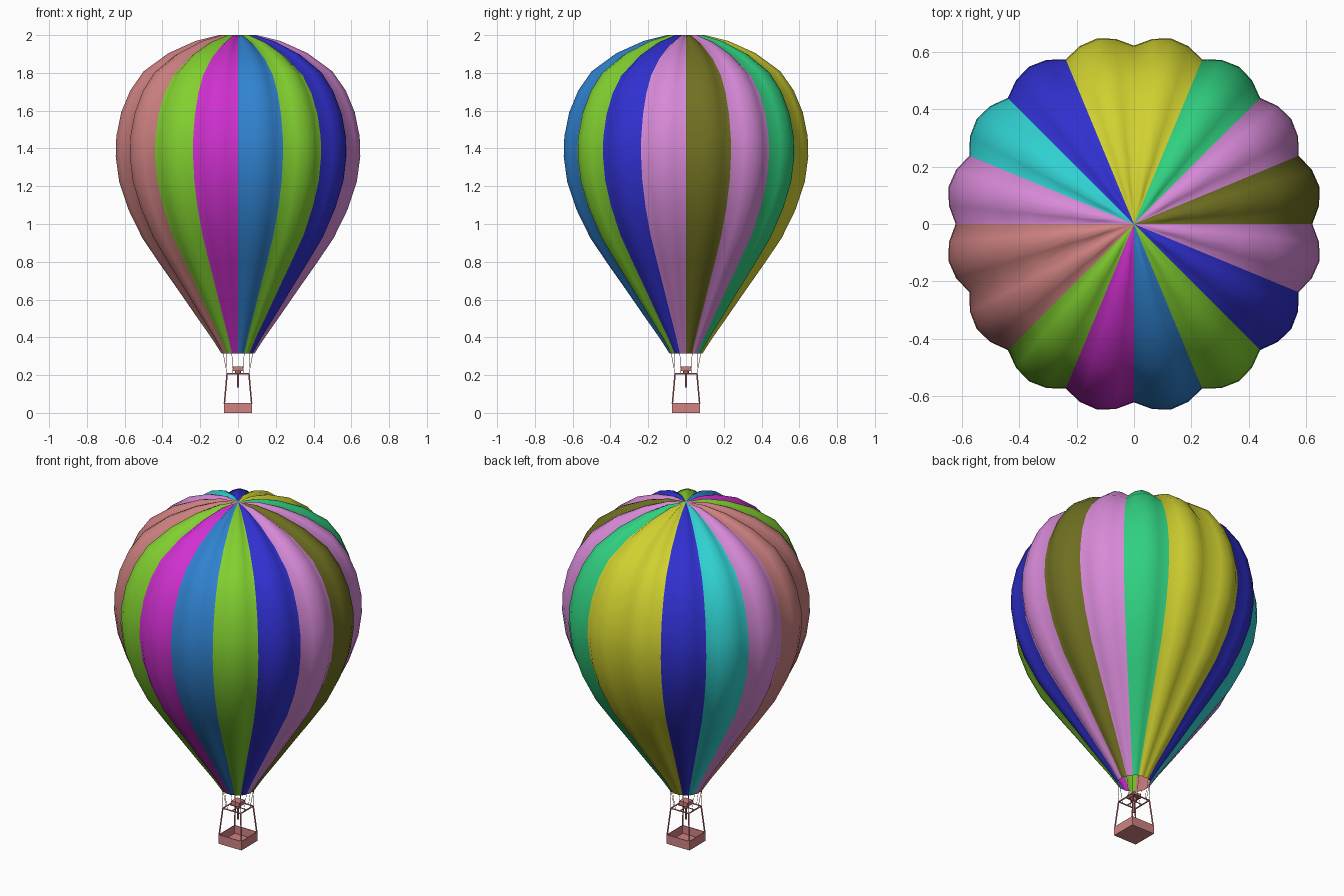
import bpy, bmesh, math
from mathutils import Vector

if "Cube" in bpy.data.objects:
    bpy.data.objects.remove(bpy.data.objects["Cube"])


def material(name, rgb):
    lin = [((c / 255 + 0.055) / 1.055) ** 2.4 if c > 10 else c / 3294 for c in rgb]
    m = bpy.data.materials.new(name)
    m.diffuse_color = (*lin, 1)
    m.use_nodes = True
    m.node_tree.nodes["Principled BSDF"].inputs["Base Color"].default_value = m.diffuse_color
    return m


mats = {n: material(n, c) for n, c in {
    "olive": (112, 112, 34), "orchid": (216, 138, 216), "emerald": (48, 208, 128),
    "yellow": (208, 208, 48), "blue": (48, 48, 208), "cyan": (48, 208, 208),
    "salmon": (208, 130, 130), "lime": (130, 208, 48), "magenta": (208, 48, 208),
    "steel blue": (48, 130, 208)}.items()}
names = list(mats)


def finish(bm, name, materials, smooth=False):
    me = bpy.data.meshes.new(name)
    bm.to_mesh(me)
    bm.free()
    for m in materials:
        me.materials.append(m)
    for p in me.polygons:
        p.use_smooth = smooth
    ob = bpy.data.objects.new(name, me)
    bpy.context.collection.objects.link(ob)
    return ob


# Envelope: 16 bulging gores, colours listed counter-clockwise from +x
gores = ["olive", "orchid", "emerald", "yellow", "yellow", "blue", "cyan", "orchid",
         "salmon", "salmon", "lime", "magenta", "steel blue", "lime", "blue", "orchid"]
profile = [(0, 2.0), (0.10, 1.985), (0.22, 1.948), (0.36, 1.88), (0.485, 1.785),
           (0.55, 1.69), (0.595, 1.58), (0.619, 1.46), (0.622, 1.36), (0.605, 1.23),
           (0.56, 1.09), (0.49, 0.94), (0.40, 0.80), (0.31, 0.665), (0.215, 0.52),
           (0.135, 0.40), (0.085, 0.315)]
SEG = 4
N = 16 * SEG
bm = bmesh.new()
pole = bm.verts.new((0, 0, 2))
rings = []
for i in range(1, len(profile)):
    r, z = profile[i]
    a, b = profile[i - 1], profile[min(i + 1, len(profile) - 1)]
    nrm = Vector((a[1] - b[1], b[0] - a[0])).normalized()
    amp = 0.038 * (math.sqrt(r / 0.62) if z > 1.36 else r / 0.62)
    ring = []
    for j in range(N):
        ang = 2 * math.pi * j / N
        d = amp * math.sin(math.pi * (j % SEG) / SEG)
        rr = r + nrm.x * d
        ring.append(bm.verts.new((rr * math.cos(ang), rr * math.sin(ang),
                                  min(2, z + nrm.y * d) if i < len(profile) - 1 else z)))
    rings.append(ring)
for j in range(N):
    k = (j + 1) % N
    mi = names.index(gores[j // SEG])
    bm.faces.new((pole, rings[0][j], rings[0][k])).material_index = mi
    for up, lo in zip(rings, rings[1:]):
        bm.faces.new((up[j], lo[j], lo[k], up[k])).material_index = mi
finish(bm, "envelope", mats.values(), True)


def box(bm, lo, hi):
    vs = bmesh.ops.create_cube(bm, size=1)["verts"]
    for v in vs:
        v.co = Vector([l + (c + 0.5) * (h - l) for c, l, h in zip(v.co, lo, hi)])


def rod(bm, p, q, r, sides=6):
    p, q = Vector(p), Vector(q)
    d = q - p
    vs = bmesh.ops.create_cone(bm, segments=sides, radius1=r, radius2=r,
                               depth=d.length, cap_ends=True)["verts"]
    rot = d.to_track_quat('Z', 'Y')
    for v in vs:
        v.co = rot @ v.co + (p + q) / 2


salmon = [mats["salmon"]]
signs = [(1, 1), (-1, 1), (-1, -1), (1, -1)]

# Basket: open square tray
H, T, TOP = 0.075, 0.004, 0.053
bm = bmesh.new()
box(bm, (-H, -H, 0), (H, H, 0.006))
for s in (-1, 1):
    e = sorted((s * H, s * (H - T)))
    box(bm, (e[0], -H, 0), (e[1], H, TOP))
    box(bm, (-H + T, e[0], 0), (H - T, e[1], TOP))
finish(bm, "basket", salmon)

# Frame: corner poles, square top ring and cross bars
F, FZ = 0.058, 0.206
bm = bmesh.new()
for i, (sx, sy) in enumerate(signs):
    rod(bm, (sx * 0.072, sy * 0.072, 0.05), (sx * F, sy * F, FZ), 0.004)
    nx, ny = signs[(i + 1) % 4]
    rod(bm, (sx * F, sy * F, FZ), (nx * F, ny * F, FZ), 0.004)
rod(bm, (-F, 0, FZ), (F, 0, FZ), 0.003)
rod(bm, (0, -F, FZ), (0, F, FZ), 0.003)
finish(bm, "burner_frame", salmon)

# Burner: head block, nozzle and gas stem
bm = bmesh.new()
box(bm, (-0.026, -0.026, 0.222), (0.026, 0.026, 0.246))
rod(bm, (0, 0, 0.205), (0, 0, 0.224), 0.016, 10)
rod(bm, (0, 0, 0.135), (0, 0, 0.21), 0.006, 8)
finish(bm, "burner", salmon)

# Ropes from the frame up to the mouth seams
bm = bmesh.new()
for i, (sx, sy) in enumerate(signs):
    for off in (-22.5, 0, 22.5):
        a = math.radians(45 + 90 * i + off)
        start = (sx * F, sy * F, FZ)
        if off:
            near_x = abs(math.cos(a)) > abs(math.sin(a))
            start = (sx * (F if near_x else 0.028), sy * (0.028 if near_x else F), FZ)
        rod(bm, start, (0.085 * math.cos(a), 0.085 * math.sin(a), 0.318), 0.0013, 4)
finish(bm, "ropes", salmon)
